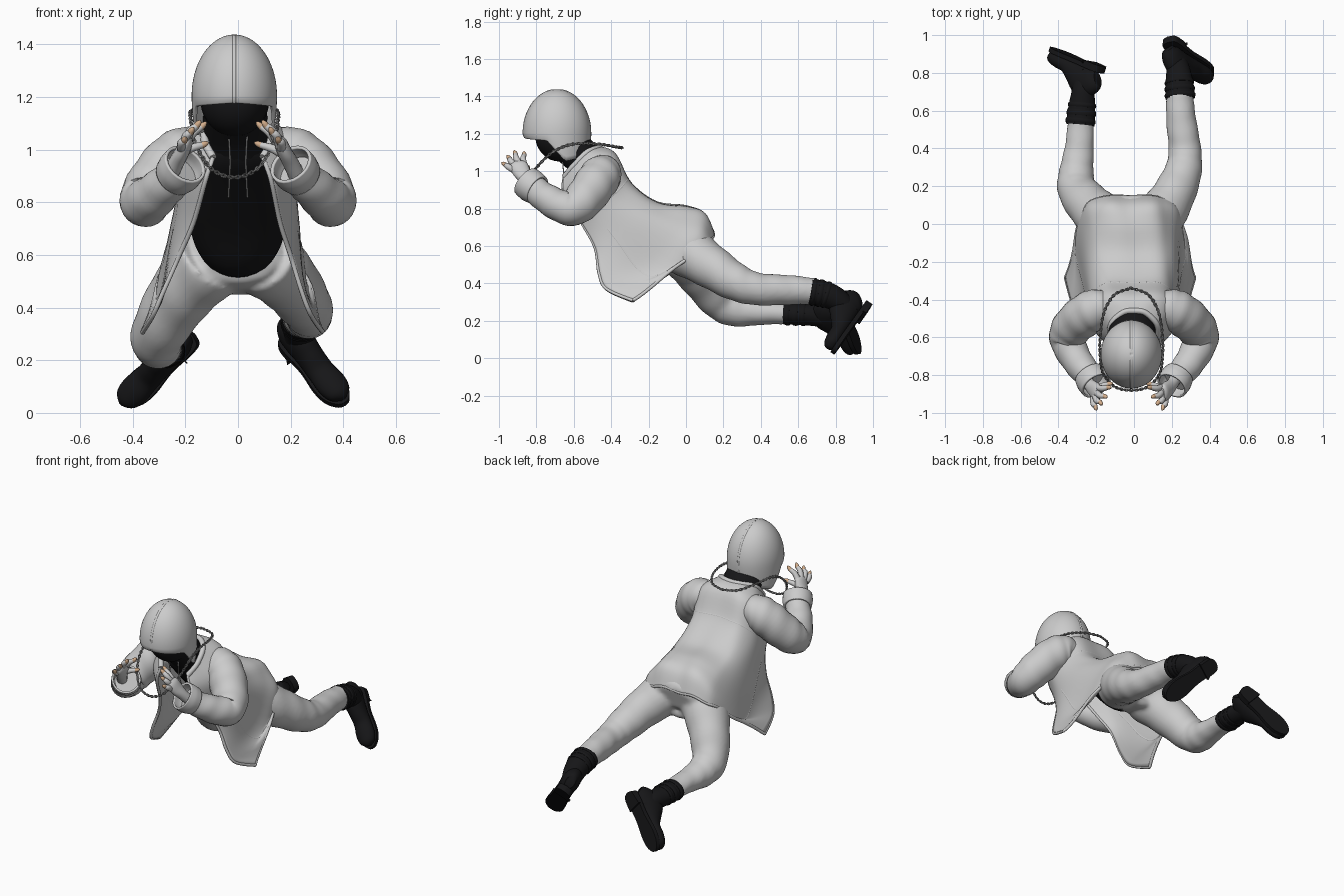
import bpy, bmesh
from math import sin, cos, pi, tau
from mathutils import Vector as V, Matrix

if "Cube" in bpy.data.objects:
    bpy.data.objects.remove(bpy.data.objects["Cube"])

BLACK = bpy.data.materials.new("black_cloth"); BLACK.diffuse_color = (0.008, 0.008, 0.009, 1)
TAN = bpy.data.materials.new("nail_tan"); TAN.diffuse_color = (0.65, 0.42, 0.26, 1)
STEEL = bpy.data.materials.new("steel"); STEEL.diffuse_color = (0.3, 0.3, 0.3, 1)

def spline(P, n):
    """Smooth curve through points of any dimension."""
    out = []
    for i in range(len(P) - 1):
        q = [P[max(i - 1, 0)], P[i], P[i + 1], P[min(i + 2, len(P) - 1)]]
        for k in range(n):
            t = k / n
            out.append([0.5 * (2*b + (c - a)*t + (2*a - 5*b + 4*c - d)*t*t + (3*b - a - 3*c + d)*t**3)
                        for a, b, c, d in zip(*q)])
    return out + [list(P[-1])]

def build(name, grids, ring=True, loop=False, caps=True, mat=None, thick=0):
    """Mesh from grids of points (rows joined to rows)."""
    bm = bmesh.new()
    for g in grids:
        rows = [[bm.verts.new(p) for p in r] for r in g]
        n, m = len(rows), len(rows[0])
        for i in range(n if loop else n - 1):
            a, b = rows[i], rows[(i + 1) % n]
            for j in range(m if ring else m - 1):
                k = (j + 1) % m
                bm.faces.new((a[j], a[k], b[k], b[j]))
        if caps and ring and not loop:
            bm.faces.new(rows[0]); bm.faces.new(rows[-1])
    bmesh.ops.remove_doubles(bm, verts=bm.verts, dist=1e-5)
    bmesh.ops.recalc_face_normals(bm, faces=bm.faces)
    me = bpy.data.meshes.new(name); bm.to_mesh(me); bm.free()
    ob = bpy.data.objects.new(name, me); bpy.context.collection.objects.link(ob)
    if mat: me.materials.append(mat)
    if thick:
        s = ob.modifiers.new("thickness", 'SOLIDIFY'); s.thickness = thick; s.offset = 0
    bpy.ops.object.select_all(action='DESELECT')
    ob.select_set(True); bpy.context.view_layer.objects.active = ob
    bpy.ops.object.shade_smooth_by_angle(angle=0.9)
    return ob

def rings(P, n=5, m=24, up=(0, 0, 1), wrinkle=0):
    """Elliptical rings along a path of (x, y, z, half width[, half height])."""
    P = spline([p if len(p) == 5 else (*p, p[3]) for p in P], n)
    C = [V(p[:3]) for p in P]
    out = []
    for i, p in enumerate(P):
        t = (C[min(i + 1, len(C) - 1)] - C[max(i - 1, 0)]).normalized()
        a = t.cross(V(up)).normalized(); b = a.cross(t)
        out.append([C[i] + (a * p[3] * cos(u) + b * p[4] * sin(u)) *
                    (1 + wrinkle * sin(i * 1.25 + 2 * sin(u)))
                    for u in (tau * j / m for j in range(m))])
    return out

def tube(name, P, mat=None, **k):
    return build(name, [rings(P, **k)], mat=mat)

# Torso in a dark shirt, neck and masked head
tube("shirt", [(0, -.03, .60, .09, .08), (0, -.12, .635, .155, .12), (0, -.26, .745, .19, .085), (0, -.42, .915, .18, .09),
               (0, -.5, 1.0, .16, .095), (0, -.54, 1.05, .11, .085)], BLACK)
tube("neck", [(0, -.49, 1.0, .13, .1), (-.01, -.56, 1.08, .125, .1), (-.01, -.64, 1.15, .12, .1)], BLACK)
tube("masked_head", [(-.012, -.67, 1.19 + .14 * sin(e), .13 * cos(e) + .001, .135 * cos(e) + .001)
                     for e in (-pi/2 + pi * i / 8 for i in range(9))], BLACK, up=(0, 1, 0), n=3)

# Hood: open-bottomed dome, higher brim over the face
def hood_point(u, v):
    d = abs(u) / pi                       # 0 at the face, 1 at the back
    low = 1.18 - .015 * min(d / .4, 1) - .11 * max(0, min((d - .4) / .18, 1)) + .05 * max(0, (d - .6) / .4)
    e = pi / 2 * (1 - min(v / .75, 1))
    k = max(0, (v - .75) / .25)
    r = cos(e) * (1 - .05 * k * k) + .0005
    return V((-.014 + .156 * r * sin(u), -.69 - .175 * r * cos(u), 1.205 + .226 * sin(e) + (low - 1.205) * k))
build("hood", [[[hood_point(-pi + tau * j / 64, i / 24) for j in range(64)] for i in range(25)]], caps=False, thick=.012)
tube("hood_seam", [(*hood_point(0, i / 12), .0085) for i in range(12, 0, -1)] +
     [(*hood_point(pi, i / 12), .0085) for i in range(1, 13)], n=2, m=8, up=(1, 0, 0))

# Open jacket: half rows from back centre round to the front edge
half = [
    [(0, -.46, 1.125), (.06, -.47, 1.125), (.12, -.53, 1.1), (.125, -.6, 1.03), (.095, -.65, .97)],
    [(0, -.385, 1.09), (.12, -.38, 1.08), (.2, -.43, 1.03), (.215, -.54, .93), (.125, -.65, .88)],
    [(0, -.3, .935), (.14, -.3, .925), (.21, -.36, .86), (.22, -.47, .77), (.165, -.555, .72)],
    [(0, -.16, .83), (.14, -.16, .82), (.22, -.2, .76), (.245, -.36, .62), (.215, -.485, .59)],
    [(0, 0, .81), (.15, 0, .785), (.235, -.05, .68), (.265, -.26, .48), (.265, -.465, .46)],
    [(0, .095, .765), (.15, .095, .75), (.25, .04, .63), (.285, -.17, .43), (.3, -.425, .375)],
    [(0, .145, .66), (.15, .14, .65), (.245, .08, .595), (.285, -.06, .48), (.34, -.285, .31)]]
full = [[(-x, y, z) for x, y, z in r[:0:-1]] + r for r in half]
full = [[(x - .006 * max(0, min(i, 4) - 1), y, z) for x, y, z in r] for i, r in enumerate(full)]
cols = [spline(r, 6) for r in full]
coat = [list(c) for c in zip(*[spline(c, 6) for c in zip(*cols)])]
for i, r in enumerate(coat):              # soft hanging folds
    for j, p in enumerate(r):
        f = .006 * (i / len(coat)) * sin(j * .8 + i * .15)
        p[2] += f; p[0] += f
build("jacket", [coat], ring=False, thick=.014)

def trim(name, pts, r=.006):
    tube(name, [(*p, r) for p in pts], n=1, m=8, up=(.3, .2, 1))
trim("yoke_seam", coat[11][10:-10], .0085)
trim("jacket_hem", coat[-1], .0095)
trim("collar_roll", coat[0], .016)
for s, j, k in (("left", 0, 6), ("right", -1, -7)):
    trim(s + "_front_edge", [r[j] for r in coat], .009)
    trim(s + "_side_seam", [r[k] for r in coat[15:]], .0085)

# Trousers: seat and legs fused into one smooth piece
LEGS = {
    "right": [(.09, -.02, .59, .145), (.185, .11, .505, .122), (.255, .26, .41, .102), (.27, .38, .37, .088),
              (.25, .55, .365, .08), (.24, .7, .357, .07)],
    "left": [(-.1, -.02, .58, .145), (-.21, .07, .46, .127), (-.3, .18, .31, .105), (-.305, .27, .26, .093),
             (-.29, .4, .245, .078, .068), (-.28, .56, .24, .068, .058)]}
seat = [(0, -.13, .545, .12, .05), (0, -.08, .56, .18, .1), (0, .02, .595, .21, .155),
        (0, .09, .61, .2, .125), (0, .135, .6, .13, .07)]
trousers = build("trousers", [rings(seat)] + [rings(p, wrinkle=.018, n=7) for p in LEGS.values()])
rm = trousers.modifiers.new("fuse", 'REMESH'); rm.mode = 'VOXEL'; rm.voxel_size = .011; rm.use_smooth_shade = True
sm = trousers.modifiers.new("soften", 'SMOOTH'); sm.iterations = 8

# Boots: shaft, straps, foot, sole, heel and eyelets
SHAFT = {
    "right": [(.245, .665, .357, .078, .07), (.24, .75, .34, .073, .068), (.235, .81, .31, .064, .064), (.23, .85, .275, .055, .055)],
    "left": [(-.285, .525, .24, .076, .06), (-.275, .63, .235, .07, .058), (-.27, .7, .23, .06, .06), (-.265, .755, .22, .055, .055)]}
TOE = {"right": V((.59, -.47, -.66)), "left": V((-.68, .3, -.67))}
outline = spline([(-.1, .0), (-.085, .04), (-.03, .049), (.07, .047), (.17, .06), (.24, .054), (.285, .025), (.293, .0)], 4)
def slab(lo, hi, z0, z1):
    side = [(max(lo, min(hi, s)), w) for s, w in outline]
    loop = side + [(s, -w) for s, w in side[-2:0:-1]]
    return [[V((w, -s, z)) for s, w in loop] for z in (z0, z1)]
for side, sh in SHAFT.items():
    tube(side + "_boot_shaft", sh, BLACK)
    path = spline(sh, 8)
    for k, i in enumerate((1, 4, 7)):
        a, b = path[i], path[i + 2]
        mid = [(p + q) / 2 for p, q in zip(a, b)]
        tube(f"{side}_boot_strap_{k+1}", [(*p[:3], p[3] + d, p[4] + d) for p, d in ((a, .002), (mid, .006), (b, .002))],
             BLACK, n=2)
    end = V(sh[-1][:3]); toe = TOE[side].normalized()
    up = V(sh[0][:3]) - end; up = (up - toe * up.dot(toe)).normalized()
    M = Matrix.Translation(end) @ Matrix((up.cross(toe), -toe, up)).transposed().to_4x4()
    place = lambda g: [[M @ p for p in r] for r in g]
    foot = rings([(0, .09, -.04, .028, .045), (0, .06, -.02, .048, .07), (0, 0, 0, .056, .085), (0, -.07, -.022, .052, .066),
                  (0, -.14, -.045, .053, .045), (0, -.21, -.05, .058, .042), (0, -.26, -.055, .046, .036),
                  (0, -.284, -.06, .015, .018)])
    build(side + "_boot_foot", [place(foot)], mat=BLACK)
    build(side + "_boot_sole", [place(slab(-.11, .3, -.1, -.076))], mat=BLACK)
    build(side + "_boot_heel", [place(slab(-.11, .0, -.114, -.095))], mat=BLACK)
    eyes = []
    for i in range(5):
        for q in (-1, 1):
            c = M @ V((q * .03, -.05 - .022 * i, .036 - .02 * i))
            eyes.append([[c + V((cos(u), sin(u), z)) * .005 for u in (tau * j / 6 for j in range(6))] for z in (-.6, .6)])
    build(side + "_boot_eyelets", eyes, mat=STEEL)

# Sleeves, cuffs, hands with tan nails
for side, s, dx in (("right", 1, 0), ("left", -1, .05)):
    f = lambda P, d=0: [(s * (p[0] + d), *p[1:]) for p in P]
    tube(side + "_sleeve", f([(.12, -.42, .985, .07), (.185, -.445, .985, .105), (.255, -.48, .94, .112), (.335, -.555, .84, .105),
                              (.35, -.625, .80, .092), (.29, -.74, .85, .08), (.22, -.82, .915, .07)]), wrinkle=.02, n=7)
    build(side + "_cuff", [rings(f([(.24, -.795, .9, .076), (.22, -.825, .92, .083), (.2, -.855, .945, .08)]))],
          caps=False, thick=.012)
    h = dx * .7
    tube(side + "_palm", f([(.225, -.81, .9, .032, .032), (.2, -.85, .95, .03, .034), (.178, -.875, .99, .028, .046),
                            (.16, -.895, 1.03, .024, .048), (.15, -.9, 1.05, .012, .034)], h), m=16, up=(0, 1, 0))
    fingers = {"index": ((.145, -.865, 1.03), (.08, -.865, 1.095)), "middle": ((.148, -.89, 1.035), (.1, -.915, 1.1)),
               "ring": ((.155, -.91, 1.025), (.125, -.95, 1.075)), "little": ((.165, -.92, 1.005), (.152, -.975, 1.04)),
               "thumb": ((.175, -.86, .98), (.075, -.845, 1.022))}
    for k, (a, b) in fingers.items():
        a, b = V(a), V(b); d = (b - a).normalized(); c = (a + b) / 2 + V((.006, -.006, .003))
        tube(f"{side}_{k}_finger", f([(*a, .018), (*c, .016), (*(b - d * .012), .012), (*b, .006)], dx), m=10, up=(0, 1, 0), n=4)
        tube(f"{side}_{k}_nail", f([(*(b - d * .016), .0125), (*(b + d * .002), .0105), (*(b + d * .014), .003)], dx), TAN,
             m=10, up=(0, 1, 0), n=3)
    # Hood drawstrings
    tube(side + "_drawstring", [(s * .035, -.66, 1.05, .003), (s * .03, -.645, .95, .003), (s * .036, -.595, .82, .003)],
         m=8, up=(0, 1, 0))

# Neck chain of interlocked links, swinging forward
arc = [(0, -.34, 1.125), (.09, -.375, 1.13), (.145, -.47, 1.145), (.165, -.6, 1.145), (.165, -.7, 1.11), (.15, -.79, 1.03),
       (.09, -.86, .93), (0, -.88, .895)]
dense = [V(p) for p in spline(arc + [(-x, y, z) for x, y, z in arc[-2::-1]], 60)]
links, walked = [], 1
for p, q in zip(dense, dense[1:]):
    walked += (q - p).length
    if walked < .013: continue
    walked = 0
    t = (q - p).normalized(); a = t.cross(V((.3, .2, 1))).normalized(); b = a.cross(t)
    if len(links) % 2: a, b = b, -a
    g = []
    for u in (tau * i / 10 for i in range(10)):
        o = t * cos(u) + a * sin(u)
        c = p + V((-.014, 0, 0)) + t * .011 * cos(u) + a * .006 * sin(u)
        g.append([c + (o * cos(w) + b * sin(w)) * .0033 for w in (0, pi/2, pi, 3*pi/2)])
    links.append(g)
build("neck_chain", links, loop=True, mat=STEEL)

for m in bpy.data.materials:
    if m.users and not m.is_grease_pencil:
        m.use_nodes = True
        m.node_tree.nodes["Principled BSDF"].inputs["Base Color"].default_value = m.diffuse_color
